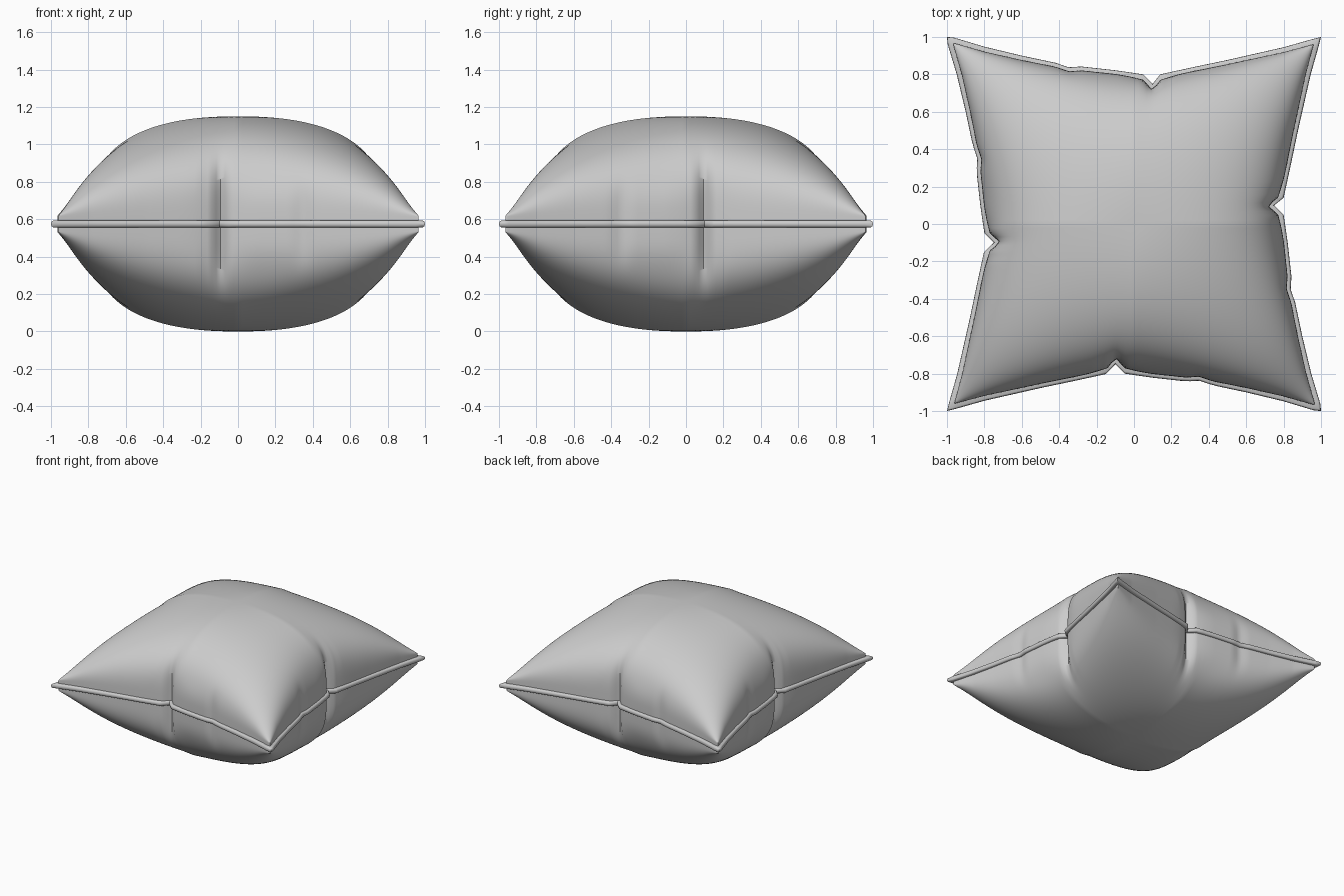
import bpy, bmesh, math

if "Cube" in bpy.data.objects:
    bpy.data.objects.remove(bpy.data.objects["Cube"])

MID = 0.575          # height of the seam plane
N = 128              # grid resolution of the cushion faces

# Outline of one side: (position along side, distance from centre)
EDGE = [(-1, 1), (-.96, .996), (-.8, .948), (-.6, .90), (-.42, .862), (-.35, .838),
        (-.28, .842), (-.1, .822), (.05, .80), (.10, .75), (.14, .80),
        (.3, .835), (.5, .877), (.8, .945), (.96, .99), (1, 1)]


def edge(s):
    for (a, p), (b, q) in zip(EDGE, EDGE[1:]):
        if s <= b:
            return p + (q - p) * (s - a) / (b - a)
    return 1.0


def smooth_edge(s):
    return .80 + .20 * (((s * s + .01) ** .65 - .01 ** .65) / (1.01 ** .65 - .01 ** .65))


def reach(u, s):
    """Distance from centre to the side; notch and wrinkles fade inward."""
    if u < 0:
        s = -s
    base = smooth_edge(s)
    detail = edge(s) - base
    fade = 14 if abs(s - .1) < .1 else 50
    dent = .012 * math.exp(-((s - .1) / .09) ** 2)
    return base + detail * abs(u) ** fade - dent * abs(u) ** 5 - .02 - .012 * s * s


def finish(name, bm, angle):
    bmesh.ops.recalc_face_normals(bm, faces=bm.faces)
    me = bpy.data.meshes.new(name)
    bm.to_mesh(me)
    bm.free()
    ob = bpy.data.objects.new(name, me)
    bpy.context.collection.objects.link(ob)
    bpy.ops.object.select_all(action='DESELECT')
    ob.select_set(True)
    bpy.context.view_layer.objects.active = ob
    bpy.ops.object.shade_smooth_by_angle(angle=math.radians(angle))
    return ob


def puff(u, v):
    """Inflated height, pulled flatter towards the corners."""
    u, v = abs(u), abs(v)
    w = u * v
    f = max(0, (1 - u ** 2.3) * (1 - v ** 2.3)) ** .34
    return f * (1 - .26 * w - .42 * w ** 5)


# Cushion body: two puffed faces joined by a narrow wall behind the seam
bm = bmesh.new()
par = [math.sin(math.pi / 2 * (2 * i / N - 1)) for i in range(N + 1)]
grids = []
for side in (1, -1):
    g = []
    for u in par:
        row = []
        for v in par:
            row.append(bm.verts.new((u * reach(u, v * .967), v * reach(v, u * .967),
                                     MID + side * (.04 + .535 * puff(u, v)))))
        g.append(row)
    for i in range(N):
        for j in range(N):
            bm.faces.new((g[i][j], g[i + 1][j], g[i + 1][j + 1], g[i][j + 1]))
    grids.append(g)
rim = ([(i, 0) for i in range(N)] + [(N, j) for j in range(N)]
       + [(i, N) for i in range(N, 0, -1)] + [(0, j) for j in range(N, 0, -1)])
top, bot = grids
for (a, b), (c, d) in zip(rim, rim[1:] + rim[:1]):
    bm.faces.new((top[a][b], top[c][d], bot[c][d], bot[a][b]))
finish("cushion_body", bm, 60)

# Seam welt: flat rounded band swept around the outline
SECTION = [(.06, .017), (.012, .018), (.003, .013), (0, 0),
           (.003, -.013), (.012, -.018), (.06, -.017)]
S = sorted({p[0] for p in EDGE} | {i / 20 for i in range(-20, 21)})


def outline(o):
    k = 1 - o
    pts = [(k * s, -(edge(-s) - o)) for s in S[:-1]]             # front
    pts += [(edge(s) - o, k * s) for s in S[:-1]]                # right
    pts += [(k * s, edge(s) - o) for s in reversed(S[1:])]       # back
    pts += [(-(edge(-s) - o), k * s) for s in reversed(S[1:])]   # left
    return pts


bm = bmesh.new()
rings = [[bm.verts.new((x, y, MID + z)) for x, y in outline(o)] for o, z in SECTION]
n = len(rings[0])
for r, q in zip(rings, rings[1:] + rings[:1]):
    for i in range(n):
        j = (i + 1) % n
        bm.faces.new((r[i], r[j], q[j], q[i]))
finish("seam_welt", bm, 50)
